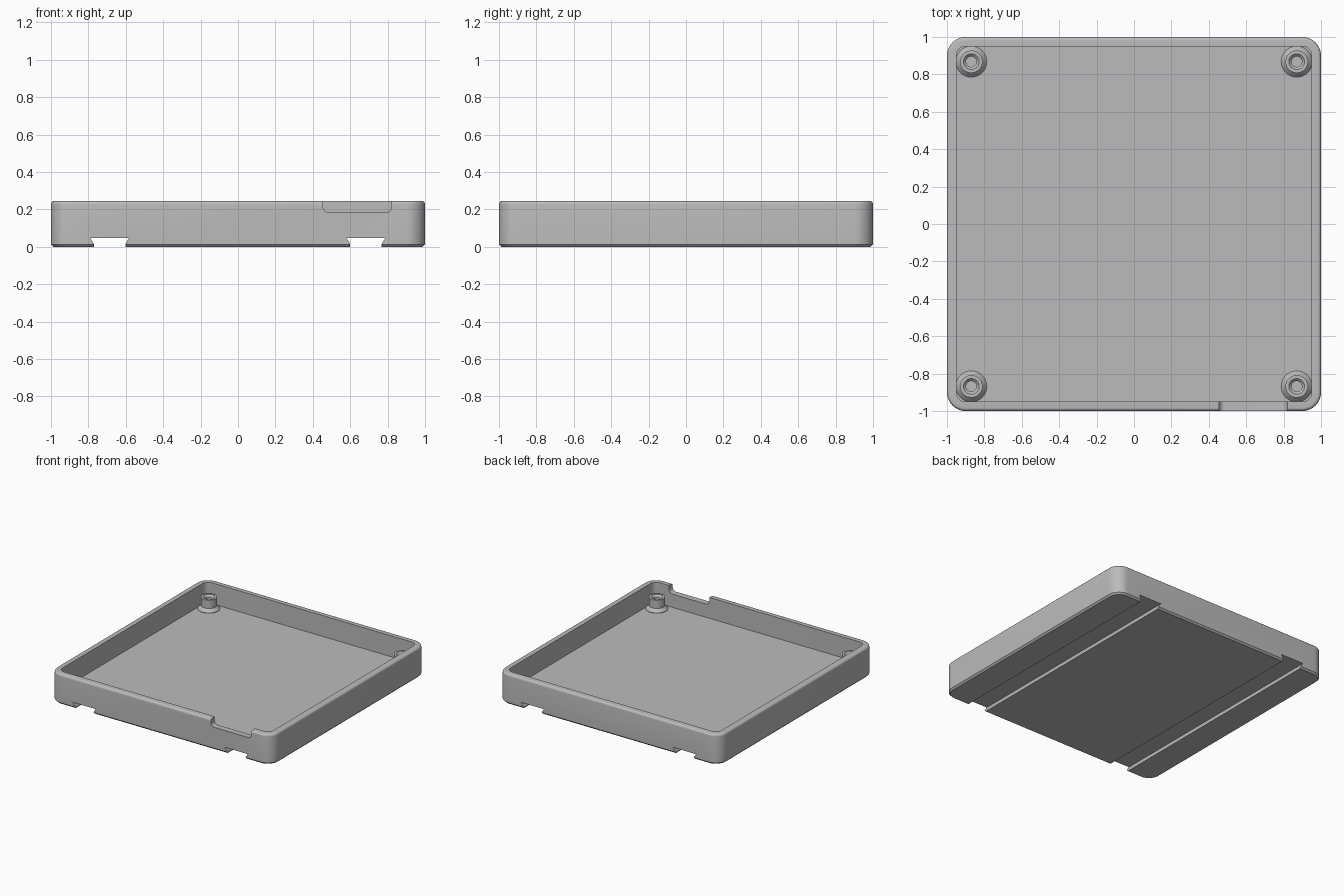
import bpy, bmesh, math

if "Cube" in bpy.data.objects:
    bpy.data.objects.remove(bpy.data.objects["Cube"])

grey = bpy.data.materials.new("grey plastic")
grey.diffuse_color = (0.5, 0.5, 0.5, 1)
grey.use_nodes = True
grey.node_tree.nodes["Principled BSDF"].inputs["Base Color"].default_value = grey.diffuse_color


def finish(name, bm):
    bmesh.ops.recalc_face_normals(bm, faces=bm.faces)
    mesh = bpy.data.meshes.new(name)
    bm.to_mesh(mesh)
    bm.free()
    mesh.materials.append(grey)
    obj = bpy.data.objects.new(name, mesh)
    bpy.context.collection.objects.link(obj)
    return obj


def activate(obj):
    bpy.ops.object.select_all(action='DESELECT')
    obj.select_set(True)
    bpy.context.view_layer.objects.active = obj


def smooth(obj):
    activate(obj)
    bpy.ops.object.shade_smooth_by_angle(angle=math.radians(28))


def rounded_square(half, radius, steps=10):
    pts = []
    for q in range(4):
        mid = math.pi / 4 + q * math.pi / 2
        cx = math.copysign(half - radius, math.cos(mid))
        cy = math.copysign(half - radius, math.sin(mid))
        for i in range(steps + 1):
            a = (q + i / steps) * math.pi / 2
            pts.append((cx + radius * math.cos(a), cy + radius * math.sin(a)))
    return pts


def bridge(bm, a, b):
    for i in range(len(a)):
        j = (i + 1) % len(a)
        bm.faces.new((a[i], a[j], b[j], b[i]))


def prism_y(name, profile, y0, y1):
    bm = bmesh.new()
    ends = [[bm.verts.new((x, y, z)) for x, z in profile] for y in (y0, y1)]
    bridge(bm, *ends)
    for end in ends:
        bm.faces.new(end)
    return finish(name, bm)


def cut(target, cutter):
    cutter.hide_render = True
    mod = target.modifiers.new("cut", 'BOOLEAN')
    mod.operation, mod.solver, mod.object = 'DIFFERENCE', 'EXACT', cutter
    activate(target)
    bpy.ops.object.modifier_apply(modifier=mod.name)
    bpy.data.objects.remove(cutter)


# Tray shell: chamfered base, rounded outer rim, straight inner wall, floor
H, FLOOR, R = 0.245, 0.075, 0.1
F = 0.018
sections = [(0.987, R - 0.013, 0), (1, R, 0.013)]
for i in range(6):
    a = i / 5 * math.pi / 2
    inset = F * (1 - math.cos(a))
    sections.append((1 - inset, R - inset, H - F + F * math.sin(a)))
sections += [(0.95, 0.05, H), (0.95, 0.05, FLOOR)]
bm = bmesh.new()
rings = [[bm.verts.new((x, y, z)) for x, y in rounded_square(h, r)]
         for h, r, z in sections]
for a, b in zip(rings, rings[1:]):
    bridge(bm, a, b)
bm.faces.new(rings[0])
bm.faces.new(rings[-1])
tray = finish("tray", bm)

# Dovetail rail grooves under the base
for cx in (-0.686, 0.684):
    groove = [(cx - 0.084, -0.05), (cx + 0.084, -0.05), (cx + 0.084, 0.015),
              (cx + 0.103, 0.046), (cx - 0.103, 0.046), (cx - 0.084, 0.015)]
    cut(tray, prism_y("groove_cutter", groove, -1.1, 1.1))

# Cable notch in the front wall, with rounded lower corners
x0, x1, zb, r = 0.455, 0.82, 0.183, 0.03
notch = [(x1, 0.4), (x0, 0.4)]
for cx, start in ((x0 + r, math.pi), (x1 - r, 1.5 * math.pi)):
    for i in range(7):
        a = start + i / 6 * math.pi / 2
        notch.append((cx + r * math.cos(a), zb + r + r * math.sin(a)))
cut(tray, prism_y("notch_cutter", notch, -1.1, -0.9))
smooth(tray)

# Screw bosses with flared foot, countersunk rim and blind hole
boss_profile = [(0.083, FLOOR - 0.005), (0.083, FLOOR + 0.003), (0.06, FLOOR + 0.028),
                (0.06, 0.17), (0.042, 0.17), (0.028, 0.156), (0.028, FLOOR + 0.005)]
N = 40
for sx, side in ((-1, "left"), (1, "right")):
    for sy, end in ((-1, "front"), (1, "back")):
        bm = bmesh.new()
        rings = [[bm.verts.new((sx * 0.87 + r * math.cos(2 * math.pi * i / N),
                                sy * 0.868 + r * math.sin(2 * math.pi * i / N), z))
                  for i in range(N)] for r, z in boss_profile]
        for a, b in zip(rings, rings[1:]):
            bridge(bm, a, b)
        bm.faces.new(rings[0])
        bm.faces.new(rings[-1])
        smooth(finish(f"screw_boss_{end}_{side}", bm))
